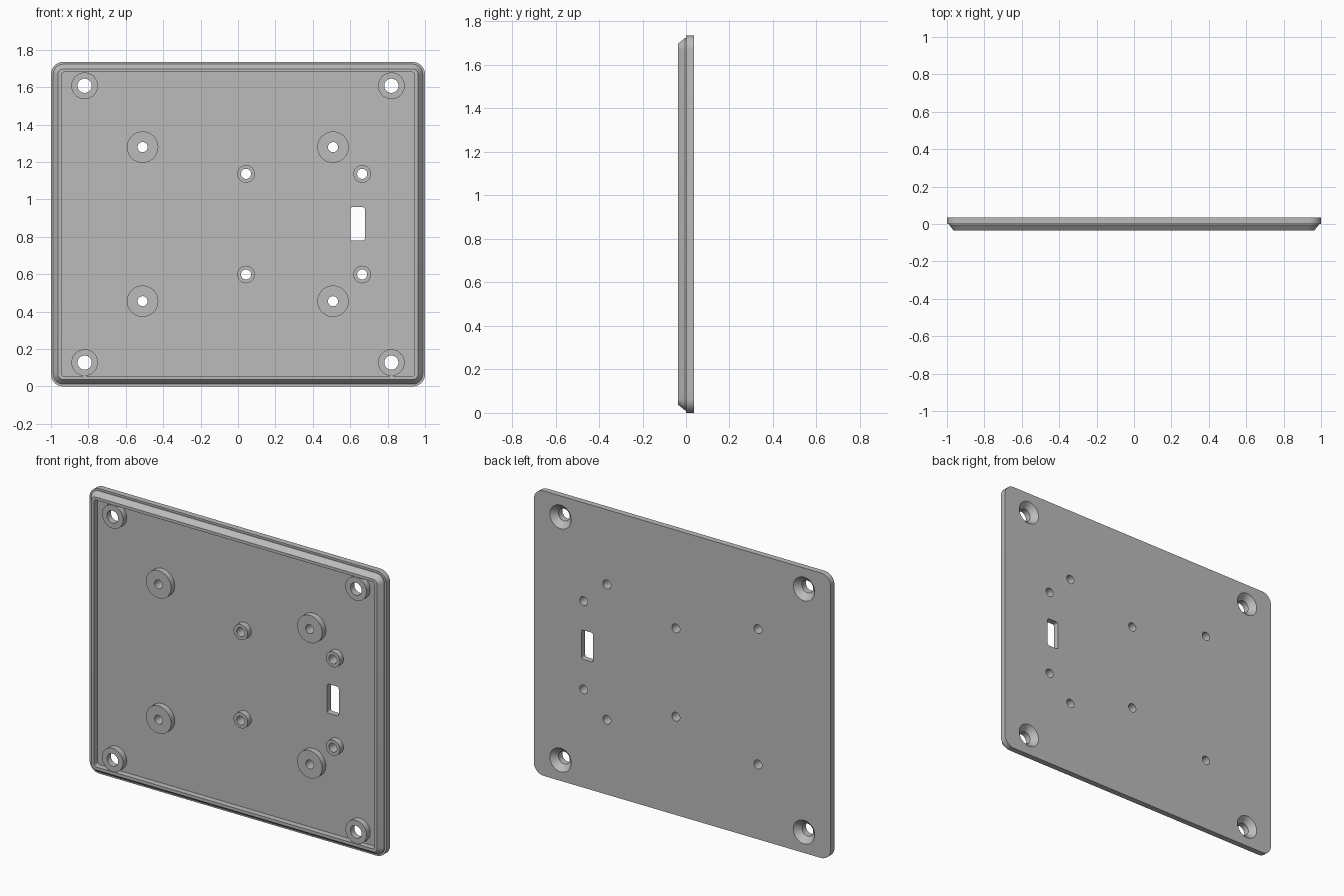
import bpy, bmesh, math

cube = bpy.data.objects.get("Cube")
if cube:
    bpy.data.objects.remove(cube, do_unlink=True)

WIDTH, HEIGHT, BACK, FRONT, FLOOR = 2.0, 1.735, 0.036, -0.036, 0.0
MID = HEIGHT / 2

grey = bpy.data.materials.new("mid_grey")
grey.use_nodes = True
grey.diffuse_color = (0.5, 0.5, 0.5, 1)
grey.node_tree.nodes["Principled BSDF"].inputs["Base Color"].default_value = (0.5, 0.5, 0.5, 1)


def rounded_rect(cx, cz, w, h, r, y, steps=8):
    """Points of a rounded rectangle facing along y."""
    pts = []
    for k, (sx, sz) in enumerate([(1, 1), (-1, 1), (-1, -1), (1, -1)]):
        for i in range(steps + 1):
            a = math.pi / 2 * (k + i / steps)
            pts.append((cx + sx * (w / 2 - r) + r * math.cos(a), y,
                        cz + sz * (h / 2 - r) + r * math.sin(a)))
    return pts


def circle(cx, cz, r, y, sides=40):
    return [(cx + r * math.cos(2 * math.pi * i / sides), y,
             cz + r * math.sin(2 * math.pi * i / sides)) for i in range(sides)]


def loft(bm, rings, caps=True):
    """Skin a stack of matching rings, optionally capping both ends."""
    loops = [[bm.verts.new(p) for p in ring] for ring in rings]
    n = len(loops[0])
    faces = [bm.faces.new((a[i], a[(i + 1) % n], b[(i + 1) % n], b[i]))
             for a, b in zip(loops, loops[1:]) for i in range(n)]
    if caps:
        faces += [bm.faces.new(loops[0][::-1]), bm.faces.new(loops[-1])]
        bmesh.ops.recalc_face_normals(bm, faces=faces)


def make_object(name, bm):
    mesh = bpy.data.meshes.new(name)
    bm.to_mesh(mesh)
    bm.free()
    mesh.materials.append(grey)
    obj = bpy.data.objects.new(name, mesh)
    bpy.context.collection.objects.link(obj)
    return obj


def activate(obj):
    bpy.ops.object.select_all(action='DESELECT')
    obj.select_set(True)
    bpy.context.view_layer.objects.active = obj


# Cover plate: back, side wall, shelf, chamfered rim and recessed floor
bm = bmesh.new()
section = [(0, BACK), (0, 0), (0.012, 0), (0.012, -0.005),
           (0.037, FRONT), (0.055, FRONT), (0.055, FLOOR)]
loft(bm, [rounded_rect(0, MID, WIDTH - 2 * d, HEIGHT - 2 * d, max(0.066 - d, 0.015), y)
          for d, y in section])
plate = make_object("cover_plate", bm)

# Boss groups: name, x positions, half spacing in z, outer radius, hole radius
groups = [("corner_boss", (-0.82, 0.82), 0.74, 0.071, 0.038),
          ("wide_boss", (-0.51, 0.508), 0.412, 0.084, 0.027),
          ("small_boss", (0.043, 0.664), 0.269, 0.047, 0.027)]

cut = bmesh.new()
for name, xs, dz, outer, hole in groups:
    for x in xs:
        for level, z in (("upper", MID + dz), ("lower", MID - dz)):
            # Hollow boss standing on the floor
            bm = bmesh.new()
            loft(bm, [circle(x, z, r, y) for r, y in
                      [(outer, FLOOR), (outer, FRONT), (hole, FRONT), (hole, FLOOR)]], caps=False)
            side = "left" if x > xs[0] else "right"
            boss = make_object(f"{name}_{level}_{side}", bm)
            activate(boss)
            bpy.ops.object.shade_smooth_by_angle()
            # Matching hole, countersunk from the back at the corners
            if name == "corner_boss":
                profile = [(hole, -0.1), (hole, 0.002), (0.072, BACK), (0.072, 0.1)]
            else:
                profile = [(hole, -0.1), (hole, 0.1)]
            loft(cut, [circle(x, z, r, y) for r, y in profile])

# Switch slot
loft(cut, [rounded_rect(0.64, MID + 0.002, 0.078, 0.178, 0.012, y, 4) for y in (-0.1, 0.1)])
cutter = make_object("hole_cutter", cut)
cutter.hide_render = True

# Cut all openings through the plate
activate(plate)
mod = plate.modifiers.new("openings", 'BOOLEAN')
mod.operation = 'DIFFERENCE'
mod.solver = 'EXACT'
mod.object = cutter
bpy.ops.object.modifier_apply(modifier=mod.name)
bpy.data.objects.remove(cutter, do_unlink=True)
activate(plate)
bpy.ops.object.shade_smooth_by_angle()
